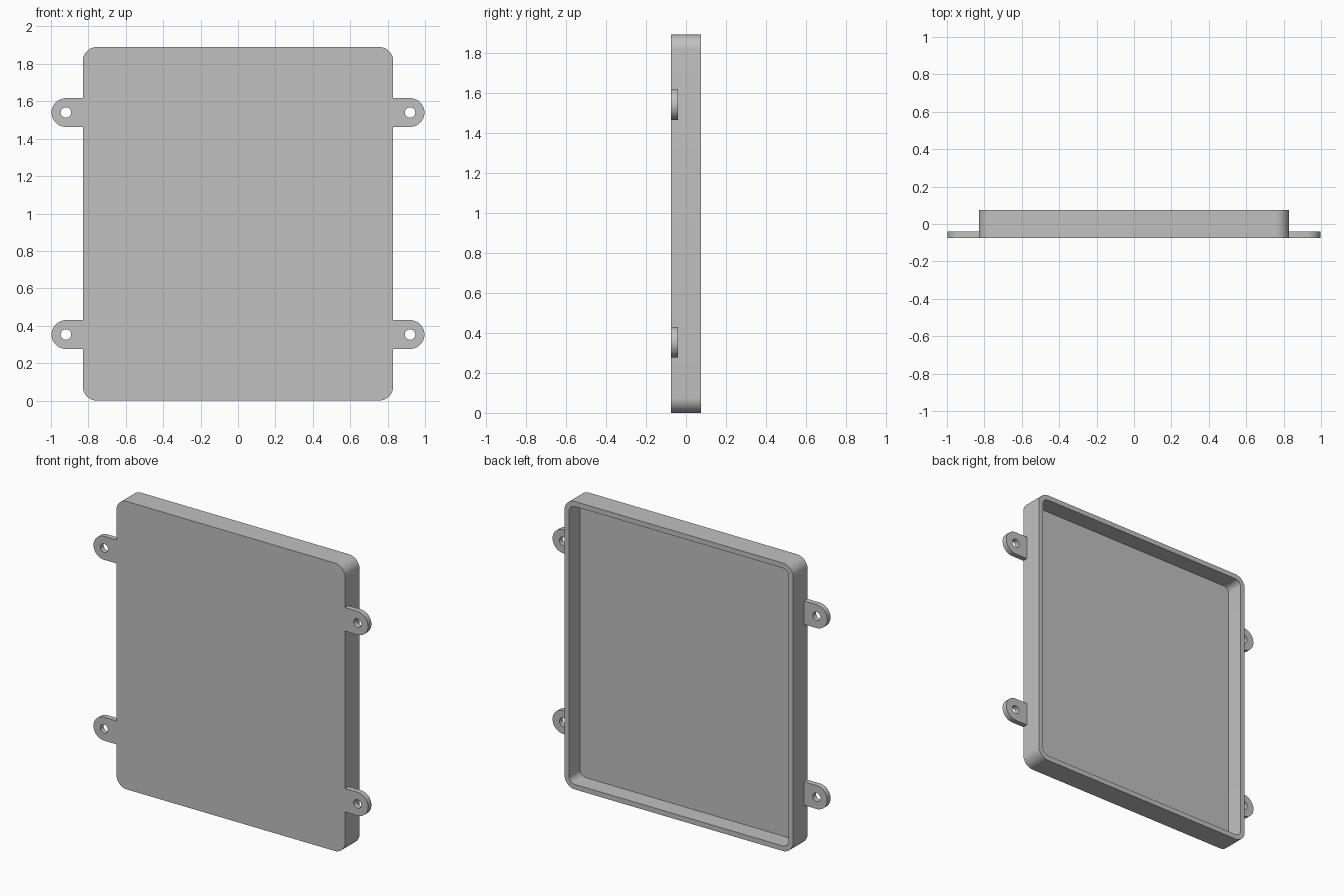
import bpy, bmesh, math

cube = bpy.data.objects.get("Cube")
if cube:
    bpy.data.objects.remove(cube, do_unlink=True)

grey = bpy.data.materials.new("plain_grey")
grey.use_nodes = True
colour = (0.53, 0.53, 0.53, 1)
grey.diffuse_color = colour
grey.node_tree.nodes["Principled BSDF"].inputs["Base Color"].default_value = colour

HALF_W, HEIGHT, FRONT, BACK = 0.83, 1.89, -0.075, 0.075
THICK, WALL, CORNER = 0.035, 0.033, 0.075
FLOOR = FRONT + THICK
TAB_R, HOLE_R, HOLE_X = 0.077, 0.028, 0.92


def arc(cx, cz, r, start, end, steps):
    """Points along an arc in the x-z plane, angles in degrees."""
    angles = [math.radians(start + (end - start) * i / steps) for i in range(steps + 1)]
    return [(cx + r * math.cos(a), cz + r * math.sin(a)) for a in angles]


def rounded_rect(inset):
    r = CORNER - inset
    x, z = HALF_W - CORNER, HEIGHT / 2 - CORNER
    points = []
    for i, (sx, sz) in enumerate([(1, 1), (-1, 1), (-1, -1), (1, -1)]):
        points += arc(sx * x, HEIGHT / 2 + sz * z, r, 90 * i, 90 * i + 90, 10)
    return points


def add_loop(bm, points, y):
    return [bm.verts.new((x, y, z)) for x, z in points]


def finish(bm, name):
    bmesh.ops.recalc_face_normals(bm, faces=bm.faces)
    mesh = bpy.data.meshes.new(name)
    bm.to_mesh(mesh)
    bm.free()
    mesh.materials.append(grey)
    obj = bpy.data.objects.new(name, mesh)
    bpy.context.collection.objects.link(obj)
    bpy.ops.object.select_all(action="DESELECT")
    obj.select_set(True)
    bpy.context.view_layer.objects.active = obj
    bpy.ops.object.shade_smooth_by_angle(angle=math.radians(30))


# Shallow tray, open at the back
bm = bmesh.new()
rings = [add_loop(bm, rounded_rect(inset), y) for inset, y in
         [(0, FRONT), (0, BACK), (WALL, BACK), (WALL, FLOOR)]]
bm.faces.new(rings[0])
bm.faces.new(rings[-1])
for a, b in zip(rings, rings[1:]):
    for i in range(len(a)):
        j = (i + 1) % len(a)
        bm.faces.new((a[i], a[j], b[j], b[i]))
finish(bm, "tray")


# Rounded mounting tabs with a screw hole
def mounting_tab(name, side, z):
    bm = bmesh.new()
    outline = [(HALF_W, z - TAB_R)] + arc(HOLE_X, z, TAB_R, -90, 90, 24) + [(HALF_W, z + TAB_R)]
    hole = arc(HOLE_X, z, HOLE_R, 0, 360, 24)[:-1]
    for points in (outline, hole):
        verts = add_loop(bm, [(side * x, pz) for x, pz in points], FRONT)
        for i, v in enumerate(verts):
            bm.edges.new((v, verts[(i + 1) % len(verts)]))
    bmesh.ops.triangle_fill(bm, edges=bm.edges[:], use_beauty=True)
    # Keep the hole open
    inside = [f for f in bm.faces
              if all(math.hypot(v.co.x - side * HOLE_X, v.co.z - z) < HOLE_R * 1.1 for v in f.verts)]
    bmesh.ops.delete(bm, geom=inside, context="FACES_ONLY")
    extruded = bmesh.ops.extrude_face_region(bm, geom=bm.faces[:], use_keep_orig=True)
    new_verts = [g for g in extruded["geom"] if isinstance(g, bmesh.types.BMVert)]
    bmesh.ops.translate(bm, verts=new_verts, vec=(0, THICK, 0))
    finish(bm, name)


for side, side_name in ((1, "left"), (-1, "right")):
    for z, level in ((0.353, "lower"), (1.54, "upper")):
        mounting_tab(f"{level}_{side_name}_tab", side, z)
